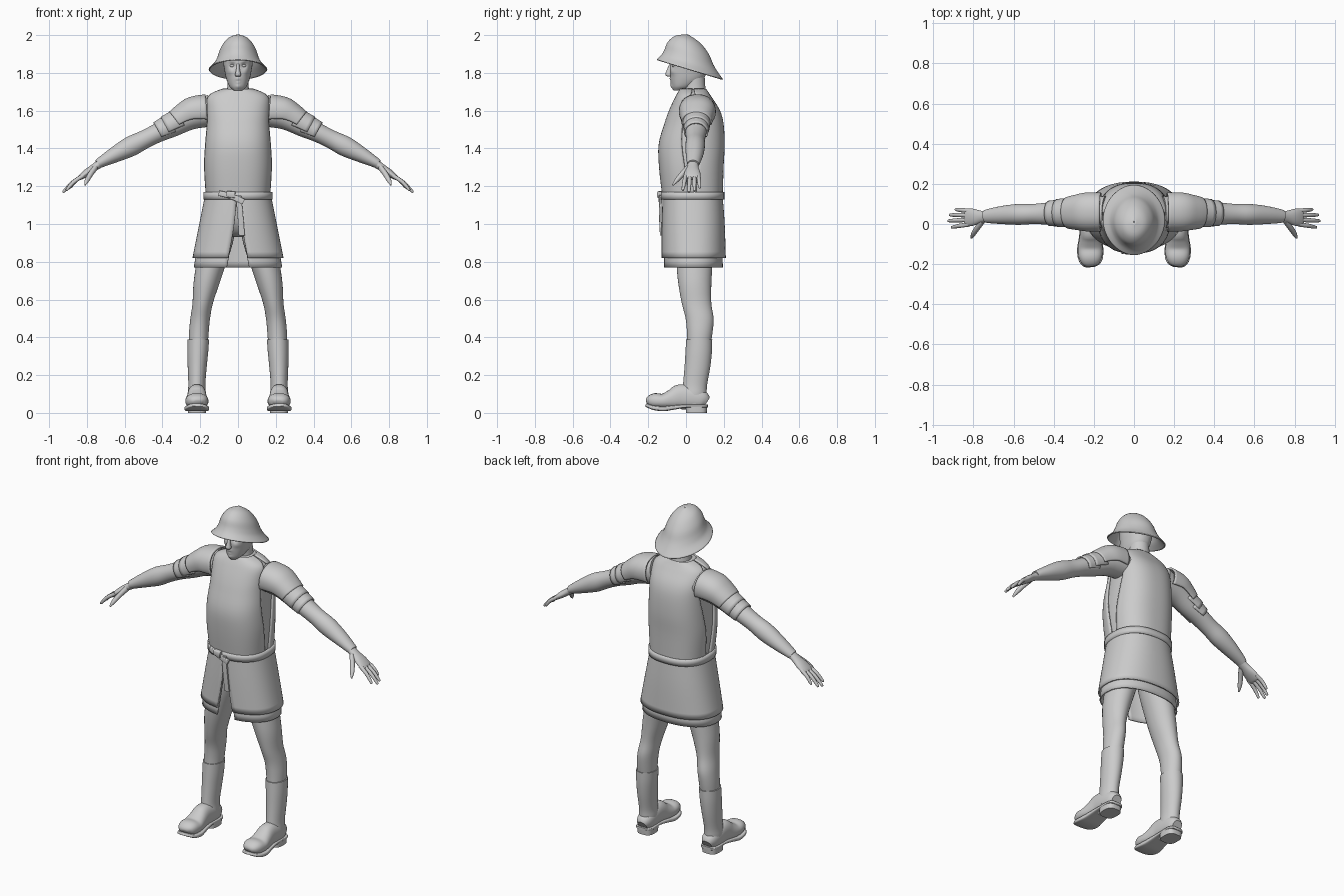
import bpy, bmesh
from math import sin, cos, radians, exp, copysign
from mathutils import Vector

def smooth_keys(keys, sub):
    """Catmull-Rom interpolation of key rows."""
    K = [Vector(k) for k in keys]
    out = []
    for i in range(len(K) - 1):
        a, b, c, d = K[max(i - 1, 0)], K[i], K[i + 1], K[min(i + 2, len(K) - 1)]
        for s in range(sub):
            t = s / sub
            out.append(0.5 * (2 * b + (c - a) * t + (2 * a - 5 * b + 4 * c - d) * t * t
                              + (3 * b - a - 3 * c + d) * t ** 3))
    return out + [K[-1]]

def finish(name, bm, mirror=False, thick=0, angle=40):
    me = bpy.data.meshes.new(name)
    bmesh.ops.recalc_face_normals(bm, faces=bm.faces)
    bm.to_mesh(me)
    bm.free()
    ob = bpy.data.objects.new(name, me)
    bpy.context.collection.objects.link(ob)
    bpy.ops.object.select_all(action='DESELECT')
    ob.select_set(True)
    bpy.context.view_layer.objects.active = ob
    bpy.ops.object.shade_smooth_by_angle(angle=radians(angle))
    if thick:
        m = ob.modifiers.new("Thickness", 'SOLIDIFY')
        m.thickness, m.offset = thick, 0
    if mirror:
        ob.modifiers.new("Mirror", 'MIRROR').use_mirror_merge = False
    return ob

def loft(name, keys, flat=False, n=32, p=2, mid=-90, sub=4, thick=0,
         mirror=False, side=(0, 1, 0), edit=None):
    """Loft (x, y, z, half_a, half_b[, arc half-span]) sections; thick makes an open shell."""
    closed = len(keys[0]) == 5
    rows = smooth_keys(keys, sub)
    pts = [Vector(r[:3]) for r in rows]
    bm = bmesh.new()
    rings = []
    for i, r in enumerate(rows):
        if flat:
            u, v = Vector((1, 0, 0)), Vector((0, 1, 0))
        else:
            t = (pts[min(i + 1, len(pts) - 1)] - pts[max(i - 1, 0)]).normalized()
            u = Vector(side)
            u = (u - t * u.dot(t)).normalized()
            v = t.cross(u)
        span = 180 if closed else r[5]
        ring = []
        for j in range(n):
            a = radians(mid - span + 2 * span * j / (n if closed else n - 1))
            c, s = cos(a), sin(a)
            c, s = copysign(abs(c) ** (2 / p), c), copysign(abs(s) ** (2 / p), s)
            ring.append(bm.verts.new(pts[i] + u * r[3] * c + v * r[4] * s))
        rings.append(ring)
    for a, b in zip(rings, rings[1:]):
        for j in range(n if closed else n - 1):
            k = (j + 1) % n
            bm.faces.new((a[j], a[k], b[k], b[j]))
    if closed and not thick:
        bm.faces.new(rings[0])
        bm.faces.new(rings[-1])
    if edit:
        for vert in bm.verts:
            edit(vert.co)
    return finish(name, bm, mirror, thick)

# Torso under-tunic and breast / back plates
torso = [(1.14, .035, .165, .155), (1.3, .028, .176, .166), (1.42, .03, .173, .17),
         (1.53, .042, .167, .152), (1.6, .045, .167, .13), (1.66, .04, .163, .098),
         (1.69, .038, .135, .08), (1.712, .038, .078, .066)]
loft("under_tunic", [(0, c, z, a * .96, b * .96) for z, c, a, b in torso], True, p=2.5)
spans = [86, 82, 77, 72, 72, 78, 86, 88]
for name, mid in (("breast_plate", -90), ("back_plate", 90)):
    loft(name, [(0, c, z, a, b, s) for (z, c, a, b), s in zip(torso, spans)],
         True, p=2.5, mid=mid, thick=.01)

# Split skirt, under-skirt and pelvis
loft("skirt", [(0, .035, 1.16, .168, .153, 179), (0, .038, 1.0, .2, .162, 176),
               (0, .04, .82, .236, .166, 170)], True, n=64, p=2.3, mid=90, thick=.01)
loft("under_skirt", [(0, .035, 1.1, .17, .148, 178), (0, .038, .95, .2, .15, 174),
                     (0, .038, .77, .23, .153, 168)], True, n=64, p=2.3, mid=90, thick=.008)
loft("pelvis", [(0, .035, 1.16, .155, .14), (0, .04, 1.03, .16, .125),
                (0, .045, .96, .1, .09), (0, .045, .93, .03, .04)], True)

# Belt with knot and hanging end
loft("belt", [(0, .035, z, .176, .161) for z in (1.13, 1.15, 1.17)],
     True, n=48, p=2.4, sub=1, thick=.014)
loft("belt_wrap", [(-.1, -.122, 1.163, .008, .014), (-.04, -.136, 1.148, .008, .015),
                   (.03, -.136, 1.118, .008, .015)], n=16, p=6)
loft("belt_knot", [(-.06, -.135, 1.158, .014, .016), (-.015, -.137, 1.155, .016, .018)], n=16, p=5)
loft("belt_end", [(.002, -.134, 1.15, .015, .008), (.012, -.137, 1.05, .015, .006),
                  (.02, -.132, .94, .016, .006)], True, n=16, p=8)

# Neck, head and face
loft("neck", [(0, .05, 1.66, .066, .066), (0, .045, 1.72, .057, .058), (0, .04, 1.8, .055, .058)], True)

features = [(.03, 1.838, .012, .014), (-.03, 1.838, .012, .014),     # eye sockets
            (.03, 1.862, -.006, .013), (-.03, 1.862, -.006, .013),   # brows
            (.042, 1.805, -.005, .016), (-.042, 1.805, -.005, .016), # cheekbones
            (0, 1.768, -.006, .012), (0, 1.757, .005, .006),         # lips
            (0, 1.751, -.005, .009), (0, 1.728, -.008, .014)]        # chin

def sculpt_face(co):
    if co.y < -.01:
        x, z = co.x, co.z
        for fx, fz, amp, rad in features:
            co.y += amp * exp(-((x - fx) ** 2 + (z - fz) ** 2) / rad ** 2)

loft("head", [(0, -.035, 1.708, .024, .03), (0, -.018, 1.728, .045, .055), (0, .005, 1.765, .061, .085),
              (0, .014, 1.81, .071, .097), (0, .018, 1.85, .077, .101), (0, .02, 1.9, .077, .098),
              (0, .02, 1.95, .05, .06)], True, n=64, p=2.2, sub=10, edit=sculpt_face)
loft("nose", [(0, -.076, 1.85, .007, .01), (0, -.088, 1.815, .01, .014), (0, -.092, 1.79, .016, .017),
              (0, -.088, 1.78, .01, .01)], True, n=20)
for s in (-1, 1):
    bm = bmesh.new()
    bmesh.ops.create_uvsphere(bm, u_segments=16, v_segments=10, radius=.0125)
    bmesh.ops.scale(bm, vec=(1.1, 1, .7), verts=bm.verts)
    bmesh.ops.translate(bm, vec=(s * .03, -.062, 1.838), verts=bm.verts)
    finish("eye", bm)

# Tilted brimmed helmet
def tilt(co):
    co.z -= .3 * (co.y - .02)

loft("helmet", [(0, .02, 1.817, .153, .173), (0, .018, 1.848, .122, .147), (0, .015, 1.88, .106, .127),
                (0, .012, 1.928, .088, .106), (0, .01, 1.972, .054, .064), (0, .01, 1.997, .002, .003)],
     True, n=48, p=1.9, thick=.006, edit=tilt)

# Arms, shoulder caps and sleeve bands
arm = [(.14, .06, 1.6, .08, .085), (.25, .06, 1.57, .07, .07), (.35, .055, 1.52, .06, .06),
       (.43, .052, 1.48, .055, .05), (.5, .05, 1.445, .05, .049), (.57, .048, 1.41, .052, .053),
       (.65, .045, 1.368, .046, .042), (.72, .04, 1.33, .036, .029), (.742, .038, 1.317, .031, .025)]
loft("arm", arm, mirror=True)
loft("shoulder_cap", [(.165, .06, 1.6, .092, .082, 120), (.235, .06, 1.592, .092, .078, 115),
                      (.285, .058, 1.568, .083, .068, 110), (.325, .056, 1.54, .075, .062, 105)],
     p=2.2, mid=90, thick=.01, mirror=True)
loft("upper_sleeve_band", [(.3, .057, 1.552, .07, .064, 120), (.38, .055, 1.51, .066, .06, 115)],
     mid=90, thick=.008, mirror=True)
loft("lower_sleeve_band", [(.35, .055, 1.524, .063, .06, 130), (.42, .053, 1.486, .06, .055, 120)],
     mid=90, thick=.008, mirror=True)

# Hands
loft("palm", [(.72, .038, 1.327, .028, .023), (.76, .036, 1.3, .03, .02), (.8, .034, 1.272, .042, .019),
              (.832, .032, 1.248, .044, .014), (.842, .032, 1.24, .038, .008)], n=24, mirror=True)
for i, (y0, y1, x1, z1) in enumerate([(.066, .072, .892, 1.19), (.044, .045, .92, 1.173),
                                      (.021, .016, .927, 1.168), (-.002, -.016, .91, 1.178)]):
    loft("finger_%d" % (i + 1), [(.82, y0, 1.256, .011, .011),
         ((.82 + x1) / 2 + .004, (y0 + y1) / 2, (1.256 + z1) / 2 + .006, .0105, .0105),
         (x1 - .006, y1, z1 + .006, .0075, .0075), (x1, y1, z1, .002, .002)], n=12, mirror=True)
loft("thumb", [(.755, .015, 1.298, .014, .018), (.782, -.022, 1.262, .014, .014),
               (.8, -.05, 1.23, .012, .011), (.81, -.07, 1.206, .004, .004)],
     n=14, side=(1, 0, 0), mirror=True)

# Legs
loft("leg", [(.095, .045, 1.02, .085, .1), (.115, .045, .9, .088, .1), (.147, .045, .77, .077, .094),
             (.168, .047, .68, .068, .087), (.187, .056, .58, .054, .078), (.2, .072, .5, .052, .074),
             (.207, .073, .43, .052, .068), (.21, .068, .36, .05, .062)], True, mirror=True)
loft("boot_shaft", [(.21, .07, .388, .057, .069), (.213, .067, .32, .055, .07), (.216, .06, .24, .05, .068),
                    (.218, .048, .15, .045, .064), (.218, .043, .1, .048, .066), (.218, .04, .05, .046, .065)],
     True, mirror=True)
loft("boot_foot", [(.217, .11, .055, .03, .03), (.217, .085, .068, .045, .05), (.218, .03, .08, .05, .062),
                   (.218, -.03, .085, .05, .066), (.218, -.07, .073, .054, .054), (.218, -.12, .062, .061, .04),
                   (.217, -.165, .064, .058, .04), (.216, -.195, .06, .044, .029), (.215, -.207, .055, .022, .012)],
     p=2.3, side=(1, 0, 0), mirror=True)

# Soles and heels
loft("sole", [(.217, .115, .036, .032, .008), (.217, .09, .036, .05, .008), (.218, .0, .036, .05, .009),
              (.218, -.07, .028, .057, .012), (.218, -.12, .022, .065, .013), (.217, -.17, .027, .062, .012),
              (.216, -.2, .037, .046, .01), (.215, -.212, .042, .024, .008)],
     p=5, side=(1, 0, 0), mirror=True)
loft("heel", [(.217, .055, 0, .048, .055), (.217, .055, .035, .05, .057)], True, p=3, sub=1, mirror=True)
